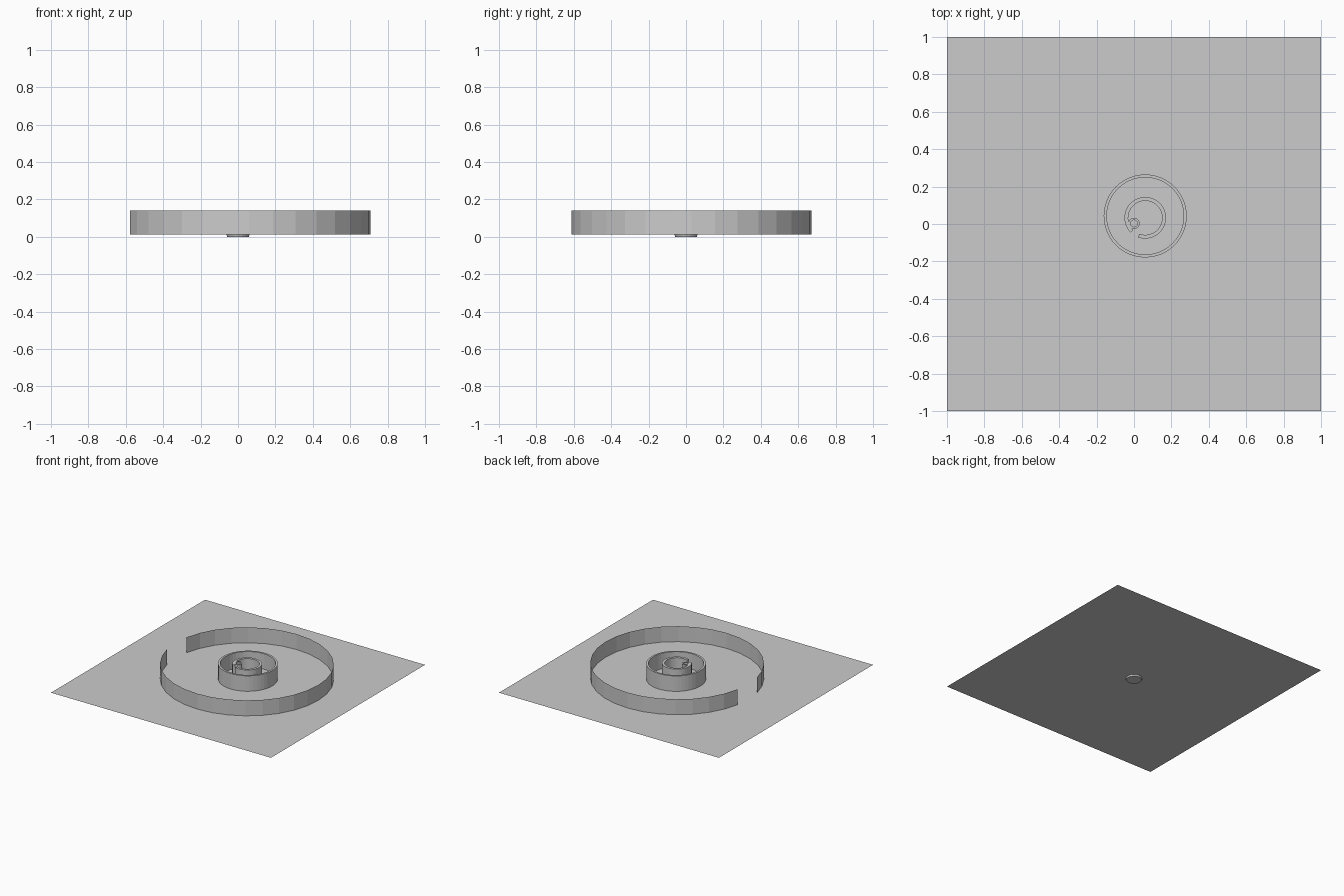
import bpy, bmesh
from math import cos, sin, radians

if "Cube" in bpy.data.objects:
    bpy.data.objects.remove(bpy.data.objects["Cube"])

BASE, TOP = 0.013, 0.14


def make(name, build):
    bm = bmesh.new()
    build(bm)
    me = bpy.data.meshes.new(name)
    bm.to_mesh(me)
    bm.free()
    ob = bpy.data.objects.new(name, me)
    bpy.context.collection.objects.link(ob)
    return ob


def wall(name, cx, cy, rx, ry, start, end, n, thick=0.0):
    """Upright curved wall; zero thickness gives a single sheet."""
    closed = end - start >= 360

    def build(bm):
        cols = []
        for i in range(n if closed else n + 1):
            a = radians(start + (end - start) * i / n)
            pts = [(rx, ry, BASE), (rx, ry, TOP)]
            if thick:
                pts += [(rx - thick, ry - thick, TOP), (rx - thick, ry - thick, BASE)]
            cols.append([bm.verts.new((cx + u * cos(a), cy + v * sin(a), z)) for u, v, z in pts])
        k = len(cols[0])
        for i in range(n):
            a, b = cols[i], cols[(i + 1) % len(cols)]
            for j in range(k if thick else 1):
                bm.faces.new((a[j], b[j], b[(j + 1) % k], a[(j + 1) % k]))
        if thick and not closed:
            bm.faces.new(cols[0])
            bm.faces.new(cols[-1][::-1])
        bmesh.ops.recalc_face_normals(bm, faces=bm.faces)
    return make(name, build)


# Flat square ground sheet
def sheet(bm):
    bmesh.ops.create_grid(bm, x_segments=1, y_segments=1, size=1)
    bmesh.ops.translate(bm, verts=bm.verts, vec=(0, 0, BASE))


make("ground_sheet", sheet)

# Outer thin wall, open on the left
wall("outer_wall", 0.06, 0.03, 0.649, 0.642, -168.75, 168.75, 30)

# Closed middle ring, open inner ring and the small post ring
wall("middle_ring", 0.06, 0.043, 0.222, 0.222, 0, 360, 48, 0.016)
wall("inner_ring", 0.06, 0.033, 0.111, 0.111, -110, 225, 40, 0.02)
wall("post_ring", 0.0, 0.003, 0.03, 0.03, 0, 360, 16, 0.012)


# Shallow foot under the sheet
def foot(bm):
    bmesh.ops.create_cone(bm, cap_ends=True, segments=16, radius1=0.058,
                          radius2=0.062, depth=BASE)
    bmesh.ops.translate(bm, verts=bm.verts, vec=(0, 0, BASE / 2 - 0.0002))
    low = min(v.co.z for v in bm.verts)
    bmesh.ops.translate(bm, verts=bm.verts, vec=(0, 0, -low))
    for v in bm.verts:
        v.co.z = min(v.co.z, BASE - 0.0005)


make("center_foot", foot)
